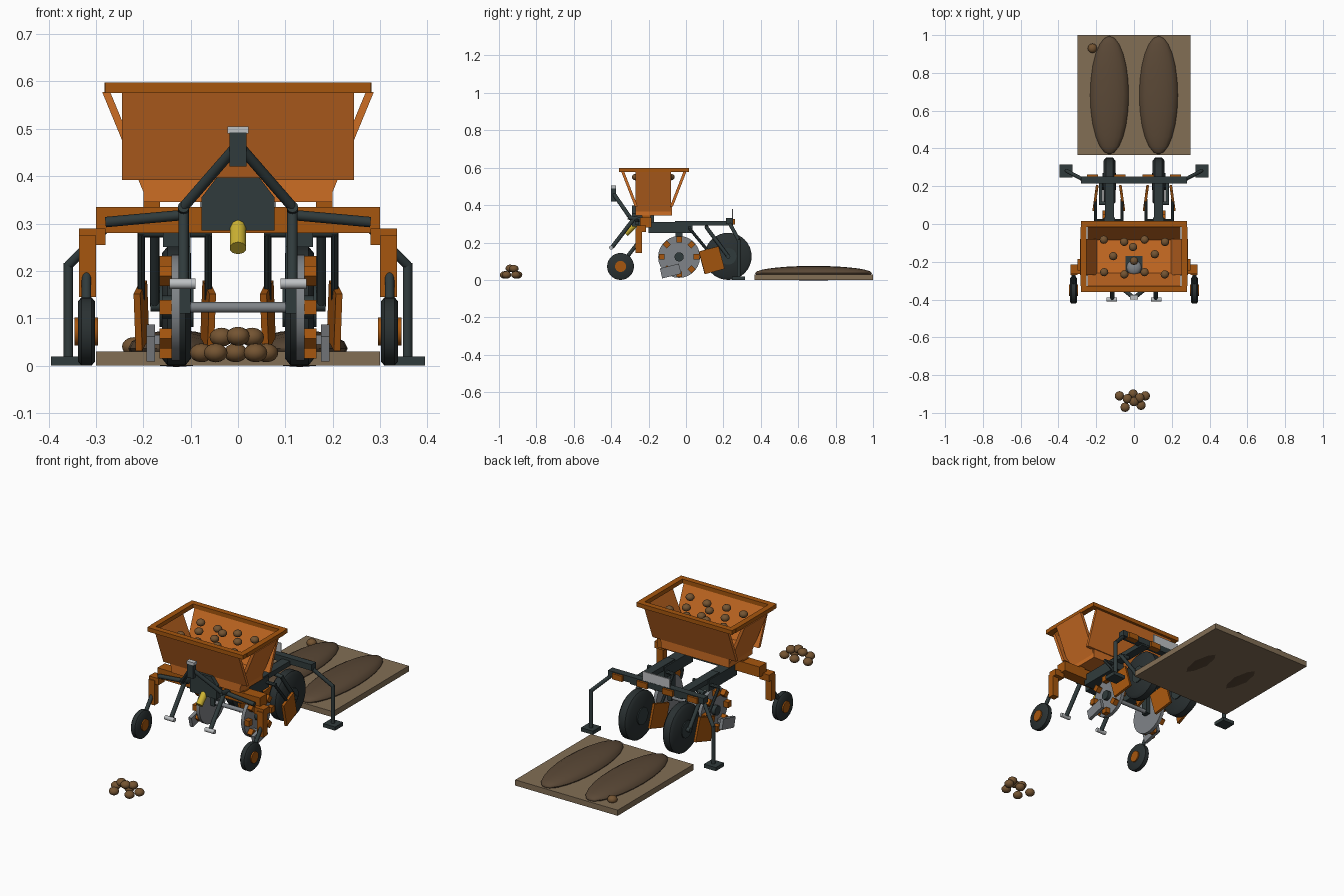
import bpy, bmesh, math
from mathutils import Vector, Matrix

if "Cube" in bpy.data.objects:
    bpy.data.objects.remove(bpy.data.objects["Cube"])


def mat(name, r, g, b):
    m = bpy.data.materials.new(name)
    lin = lambda c: (c / 255 / 12.92) if c < 10 else ((c / 255 + 0.055) / 1.055) ** 2.4
    m.diffuse_color = (lin(r), lin(g), lin(b), 1)
    m.use_nodes = True
    m.node_tree.nodes["Principled BSDF"].inputs["Base Color"].default_value = m.diffuse_color
    return m


ORANGE = mat("orange", 204, 109, 36)
RUST = mat("dark orange", 166, 86, 14)
FRAME = mat("charcoal", 48, 59, 60)
TYRE = mat("tyre black", 42, 49, 50)
STEEL = mat("steel grey", 128, 132, 136)
PALE = mat("pale grey", 190, 193, 195)
YELLOW = mat("yellow", 204, 178, 50)
POTATO = mat("potato brown", 116, 84, 50)
SOIL = mat("soil tan", 130, 110, 85)
RIDGE = mat("ridge brown", 90, 72, 54)


def finish(name, bm, m, smooth=False):
    bmesh.ops.recalc_face_normals(bm, faces=bm.faces)
    me = bpy.data.meshes.new(name)
    bm.to_mesh(me)
    bm.free()
    me.materials.append(m)
    ob = bpy.data.objects.new(name, me)
    bpy.context.collection.objects.link(ob)
    if smooth:
        bpy.ops.object.select_all(action='DESELECT')
        ob.select_set(True)
        bpy.context.view_layer.objects.active = ob
        bpy.ops.object.shade_smooth_by_angle(angle=math.radians(40))
    return ob


def box(name, x, y, z, m, tilt=0, yaw=0):
    """Box from (min, max) ranges, turned about its centre."""
    c = Vector([sum(r) / 2 for r in (x, y, z)])
    size = [abs(r[1] - r[0]) for r in (x, y, z)]
    bm = bmesh.new()
    bmesh.ops.create_cube(bm, size=1, matrix=Matrix.Translation(c)
                          @ Matrix.Rotation(yaw, 4, 'Z') @ Matrix.Rotation(tilt, 4, 'X')
                          @ Matrix.Diagonal((*size, 1)))
    return finish(name, bm, m)


def rod(name, a, b, r, m, n=12):
    a, b = Vector(a), Vector(b)
    bm = bmesh.new()
    bmesh.ops.create_cone(bm, cap_ends=True, segments=n, radius1=r, radius2=r, depth=(b - a).length,
                          matrix=Matrix.Translation((a + b) / 2)
                          @ (b - a).to_track_quat('Z', 'Y').to_matrix().to_4x4())
    return finish(name, bm, m, n > 8)


def ball(name, c, s, m, seg=12, rings=8, rot=None):
    bm = bmesh.new()
    bmesh.ops.create_uvsphere(bm, u_segments=seg, v_segments=rings, radius=1,
                              matrix=Matrix.Translation(c) @ Matrix.Diagonal((*s, 1))
                              @ (rot or Matrix.Identity(4)))
    return finish(name, bm, m, True)


def prism(name, pts, offset, m):
    """Flat outline pushed along an offset."""
    bm = bmesh.new()
    f = bm.faces.new([bm.verts.new(p) for p in pts])
    g = bmesh.ops.extrude_face_region(bm, geom=[f])
    bmesh.ops.translate(bm, vec=offset, verts=[v for v in g['geom'] if isinstance(v, bmesh.types.BMVert)])
    return finish(name, bm, m)


def wheel(name, x, y, z, r, w, m, n=28):
    """Tyre with chamfered shoulders, turned about the x axis."""
    prof = [(-w / 2, 0), (-w / 2, r * .88), (-w * .3, r), (w * .3, r), (w / 2, r * .88), (w / 2, 0)]
    bm = bmesh.new()
    vs = [bm.verts.new((x + a, y, z + b)) for a, b in prof]
    es = [bm.edges.new(p) for p in zip(vs, vs[1:])]
    bmesh.ops.spin(bm, geom=vs + es, cent=(x, y, z), axis=(1, 0, 0), angle=math.tau, steps=n)
    bmesh.ops.remove_doubles(bm, verts=bm.verts, dist=1e-5)
    return finish(name, bm, m, True)


# field patch with two ridges
box("soil_slab", (-.3, .3), (.365, 1), (0, .03), SOIL)
for s in (-1, 1):
    ball("soil_ridge", (s * .13, .682, .036), (.102, .313, .039), RIDGE, 16, 12, Matrix.Rotation(math.pi / 2, 4, 'X'))
ball("field_potato", (-.22, .93, .04), (.025, .025, .02), POTATO)

# potato pile
for x, y, z in [(-.077, -.91, .027), (-.005, -.9, .027), (.06, -.91, .027), (-.047, -.97, .027), (.037, -.96, .027),
                (-.035, -.925, .06), (.03, -.92, .06), (0, -.94, .062)]:
    ball("pile_potato", (x, y, z), (.025, .025, .02), POTATO)

# hopper: sloped walls with open corners, rim and base
CY = -.172
box("hopper_base", (-.2, .2), (-.27, -.075), (.345, .397), ORANGE)
for s in (-1, 1):
    y0, y1 = CY + s * .102, CY + s * .174
    prism("hopper_wall", [(-.245, y0, .392), (.245, y0, .392), (.245, y1, .578), (-.245, y1, .578)],
          (0, -s * .016, 0), ORANGE)
    prism("hopper_side", [(s * .195, -.27, .355), (s * .195, -.08, .355), (s * .287, -.08, .578), (s * .287, -.27, .578)],
          (-s * .017, 0, 0), ORANGE)
    box("rim_long", (-.28, .28), (CY + s * .157, CY + s * .187), (.576, .598), RUST)
    box("rim_short", (s * .252, s * .282), (CY - .157, CY + .157), (.576, .598), RUST)
    box("hopper_post", (s * .165, s * .2), (-.235, -.19), (.3, .35), RUST)
ball("hopper_agitator", (0, -.23, .397), (.04, .04, .02), STEEL)
for i in range(4):
    for x, y in ((-.16 + .108 * i, -.083), (-.158 + .107 * i, -.255)):
        ball("hopper_potato", (x, y - .012 * (i % 2), .55), (.022, .022, .018), POTATO)
for x, y in [(-.11, -.17), (-.005, -.122), (.11, -.16), (0, -.195)]:
    ball("hopper_potato", (x, y, .55), (.022, .022, .018), POTATO)

# main beam, gearbox and drive shaft
box("main_beam", (-.3, .3), (-.245, -.185), (.28, .335), RUST)
prism("gearbox", [(-.077, -.29, .285), (.077, -.29, .285), (.077, -.29, .355), (.045, -.29, .397),
                  (-.045, -.29, .397), (-.077, -.29, .355)], (0, .12, 0), FRAME)
rod("drive_shaft", (0, -.325, .248), (0, -.272, .3), .018, YELLOW, 10)

# three point hitch
box("top_link_bracket", (-.018, .018), (-.4, -.375), (.42, .492), FRAME)
box("top_link_pin", (-.022, .022), (-.4, -.375), (.49, .505), PALE)

for s in (-1, 1):
    # hitch arms
    rod("hitch_brace", (s * .008, -.385, .458), (s * .115, -.3, .335), .011, FRAME)
    rod("hitch_foot", (s * .115, -.31, .335), (s * .115, -.23, .32), .012, FRAME)
    rod("lower_link", (s * .115, -.395, .175), (s * .115, -.28, .325), .011, FRAME)
    rod("lower_link_pin", (s * .09, -.4, .173), (s * .145, -.4, .173), .011, PALE)
    rod("front_stay", (s * .105, -.262, .319), (s * .28, -.262, .303), .011, FRAME)

    # front gauge wheels
    box("gauge_bracket", (s * .3, s * .336), (-.27, -.235), (.145, .275), RUST)
    box("gauge_mount", (s * .28, s * .336), (-.265, -.215), (.255, .29), RUST)
    rod("gauge_arm", (s * .32, -.255, .2), (s * .32, -.35, .078), .01, FRAME)
    wheel("gauge_wheel", s * .32, -.35, .072, .072, .036, TYRE)
    rod("gauge_hub", (s * .296, -.35, .072), (s * .345, -.35, .072), .03, RUST, 16)

    # row beams
    box("row_beam", (s * .1, s * .158), (-.2, .035), (.25, .31), FRAME)
    box("rear_beam", (s * .107, s * .153), (-.06, .25), (.29, .316), FRAME)

    # planting disc with cups
    rod("planting_disc", (s * .122, -.037, .123), (s * .14, -.037, .123), .112, STEEL, 28)
    rod("disc_hub", (s * .138, -.037, .123), (s * .16, -.037, .123), .025, FRAME, 12)
    for k in range(8):
        a = k * math.pi / 4
        y, z = -.037 + .093 * math.sin(a), .123 + .093 * math.cos(a)
        box("seed_cup", (s * .138, s * .166), (y - .015, y + .015), (z - .015, z + .015), RUST, -a)
    box("disc_strut", (s * .1, s * .122), (-.055, -.02), (.11, .26), FRAME)
    box("furrow_shoe", (s * .175, s * .193), (-.135, -.03), (.02, .075), STEEL, math.radians(14))
    box("shoe_mount", (s * .135, s * .18), (-.09, -.065), (.045, .065), STEEL)

    # rear press wheels
    wheel("press_wheel", s * .13, .225, .126, .126, .062, TYRE, 32)
    rod("press_hub", (s * .094, .225, .126), (s * .166, .225, .126), .045, FRAME, 16)
    rod("press_arm", (s * .176, .11, .28), (s * .176, .225, .126), .01, FRAME)
    rod("press_axle", (s * .094, .225, .126), (s * .185, .225, .126), .012, FRAME)
    rod("press_pivot", (s * .13, .11, .285), (s * .185, .11, .28), .01, FRAME)

    # covering blades either side of each row
    for x, d in ((.204, -1), (.063, 1)):
        box("covering_blade", (s * (x - .007), s * (x + .007)), (.082, .192), (.043, .168), RUST,
            math.radians(15), s * d * math.radians(-8))
        rod("blade_shank", (s * x, .015, .28), (s * x, .13, .14), .008, FRAME, 8)
    rod("shank_carrier", (s * .055, .018, .28), (s * .21, .018, .28), .009, FRAME, 8)

    # row markers
    rod("marker_arm", (s * .27, .235, .3), (s * .358, .282, .212), .01, FRAME)
    rod("marker_leg", (s * .358, .282, .217), (s * .358, .282, .015), .01, FRAME)
    box("marker_foot", (s * .325, s * .395), (.247, .315), (0, .019), FRAME)
    for x in (.22, .075):
        box("bar_clamp", (s * (x - .03), s * (x + .03)), (.232, .263), (.295, .325), RUST)

# disc axle and rear bar
rod("disc_axle", (-.125, -.037, .123), (.125, -.037, .123), .011, STEEL)
box("rear_bar", (-.28, .28), (.215, .252), (.298, .33), FRAME)
box("rear_plate", (-.08, .08), (.245, .251), (.328, .378), PALE)
